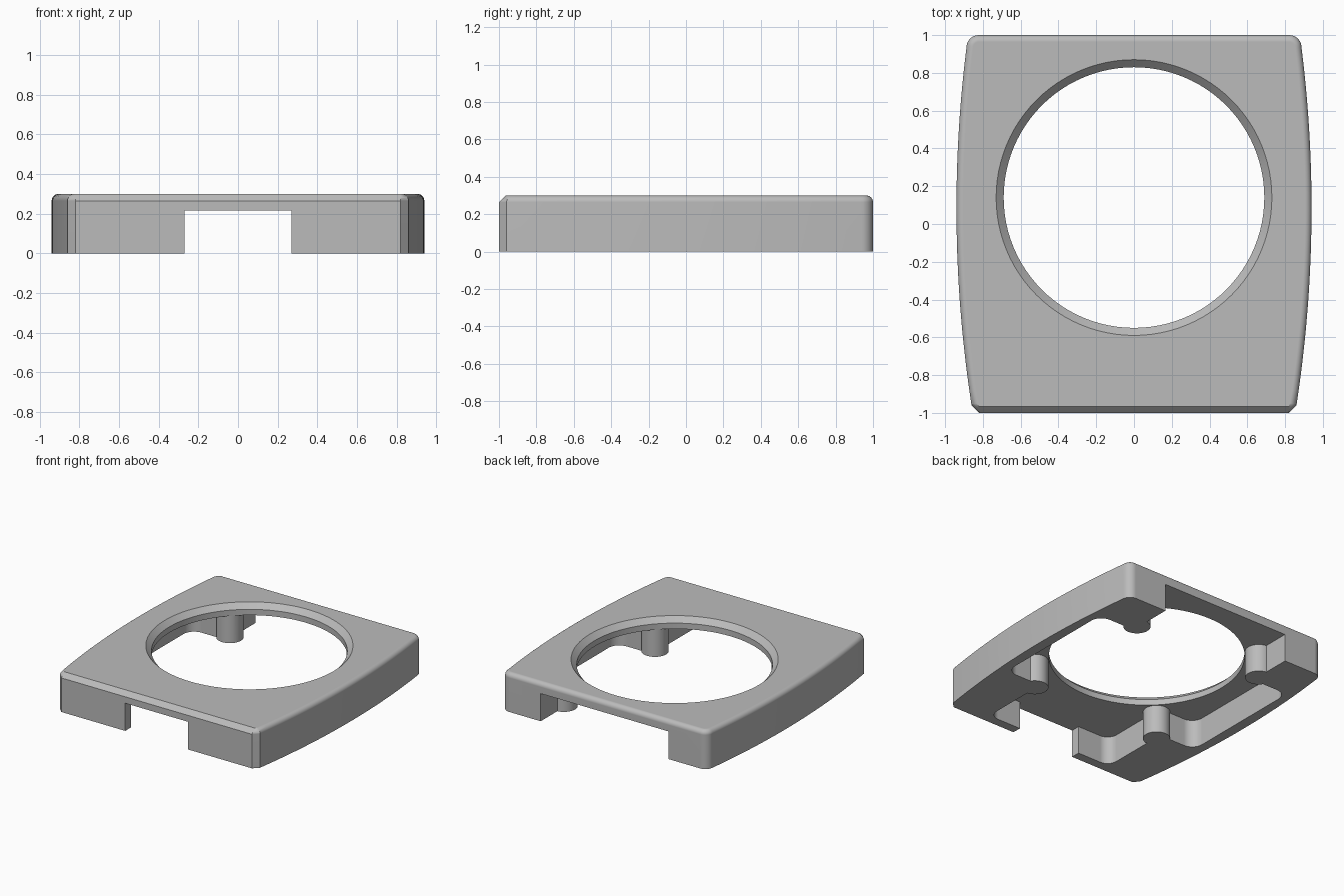
import bpy, bmesh, math

if "Cube" in bpy.data.objects:
    bpy.data.objects.remove(bpy.data.objects["Cube"])

HEIGHT, CEILING, EDGE = 0.30, 0.215, 0.035
HOLE_Y, HOLE_R, POST_OFFSET, POST_R = 0.14, 0.69, 0.56, 0.096

grey = bpy.data.materials.new("plain grey")
grey.use_nodes = True
grey.diffuse_color = (0.5, 0.5, 0.5, 1)
grey.node_tree.nodes["Principled BSDF"].inputs["Base Color"].default_value = (0.5, 0.5, 0.5, 1)


def loft(name, rings):
    """Closed solid from stacked rings of equal length."""
    bm = bmesh.new()
    loops = [[bm.verts.new(p) for p in ring] for ring in rings]
    n = len(loops[0])
    for low, high in zip(loops, loops[1:]):
        for i in range(n):
            j = (i + 1) % n
            bm.faces.new((low[i], low[j], high[j], high[i]))
    bm.faces.new(loops[0][::-1])
    bm.faces.new(loops[-1])
    bmesh.ops.recalc_face_normals(bm, faces=bm.faces)
    mesh = bpy.data.meshes.new(name)
    bm.to_mesh(mesh)
    bm.free()
    obj = bpy.data.objects.new(name, mesh)
    bpy.context.collection.objects.link(obj)
    mesh.materials.append(grey)
    return obj


def circle(r, x, y, z, n):
    return [(x + r * math.cos(2 * math.pi * i / n), y + r * math.sin(2 * math.pi * i / n), z)
            for i in range(n)]


def arc(cx, cy, r, start, steps=8):
    """Quarter turn, counter-clockwise from a start angle in degrees."""
    return [(cx + r * math.cos(math.radians(start + 90 * i / steps)),
             cy + r * math.sin(math.radians(start + 90 * i / steps))) for i in range(steps + 1)]


def rounded_box(name, hx, y0, y1, r, top):
    outline = (arc(hx - r, y0 + r, r, 270) + arc(hx - r, y1 - r, r, 0)
               + arc(r - hx, y1 - r, r, 90) + arc(r - hx, y0 + r, r, 180))
    return loft(name, [[(x, y, z) for x, y in outline] for z in (-0.1, top)])


def combine(target, tool, operation):
    mod = target.modifiers.new("combine", "BOOLEAN")
    mod.operation, mod.object, mod.solver = operation, tool, "EXACT"
    graph = bpy.context.evaluated_depsgraph_get()
    mesh = bpy.data.meshes.new_from_object(target.evaluated_get(graph))
    target.modifiers.clear()
    target.data = mesh
    bpy.data.objects.remove(tool)


def side_x(y):
    """Bowed side wall."""
    return 0.94 - 0.0734 * (y - 0.084) ** 2


def body_ring(inset, front_inset, z):
    """Outline with chamfered front corners, bowed sides, round back corners."""
    r = 0.065
    half = [(0.82, -1 + front_inset)]
    y0, y1, steps = -0.96, 1 - r, 24
    for i in range(steps):
        y = y0 + (y1 - y0) * i / steps
        shift = 0.3 * front_inset if i == 0 else 0
        half.append((side_x(y) - inset, y + shift))
    half += arc(side_x(y1) - r, y1, r - inset, 0)
    return [(x, y, z) for x, y in half] + [(-x, y, z) for x, y in reversed(half)]


# Outer shell: round top edge, straight front chamfer
rings = [body_ring(0, 0, 0)]
for k in range(7):
    a = math.radians(15 * k)
    rise = EDGE * math.sin(a)
    rings.append(body_ring(EDGE * (1 - math.cos(a)), rise, HEIGHT - EDGE + rise))
body = loft("cover_body", rings)

# Underside pockets and the openings in front and back
combine(body, rounded_box("centre_pocket", 0.55, -0.93, 1.2, 0.08, CEILING), "DIFFERENCE")
combine(body, rounded_box("side_pocket", 0.86, HOLE_Y - 0.51, HOLE_Y + 0.51, 0.09, CEILING), "DIFFERENCE")
combine(body, rounded_box("front_notch", 0.27, -1.2, -0.8, 0.01, CEILING), "DIFFERENCE")

# Screw posts
for sx in (-1, 1):
    for sy in (-1, 1):
        x, y = sx * POST_OFFSET, HOLE_Y + sy * POST_OFFSET
        post = loft("post", [circle(POST_R, x, y, z, 32) for z in (0, CEILING + 0.03)])
        combine(body, post, "UNION")

# Round opening with chamfered rim
profile = [(HOLE_R, -0.1), (HOLE_R, HEIGHT - 0.04), (HOLE_R + 0.04, HEIGHT), (HOLE_R + 0.04, HEIGHT + 0.1)]
combine(body, loft("hole", [circle(r, 0, HOLE_Y, z, 96) for r, z in profile]), "DIFFERENCE")

# Shading
bpy.ops.object.select_all(action="DESELECT")
body.select_set(True)
bpy.context.view_layer.objects.active = body
bpy.ops.object.shade_smooth_by_angle(angle=math.radians(30))
weighted = body.modifiers.new("even_shading", "WEIGHTED_NORMAL")
weighted.keep_sharp = True
